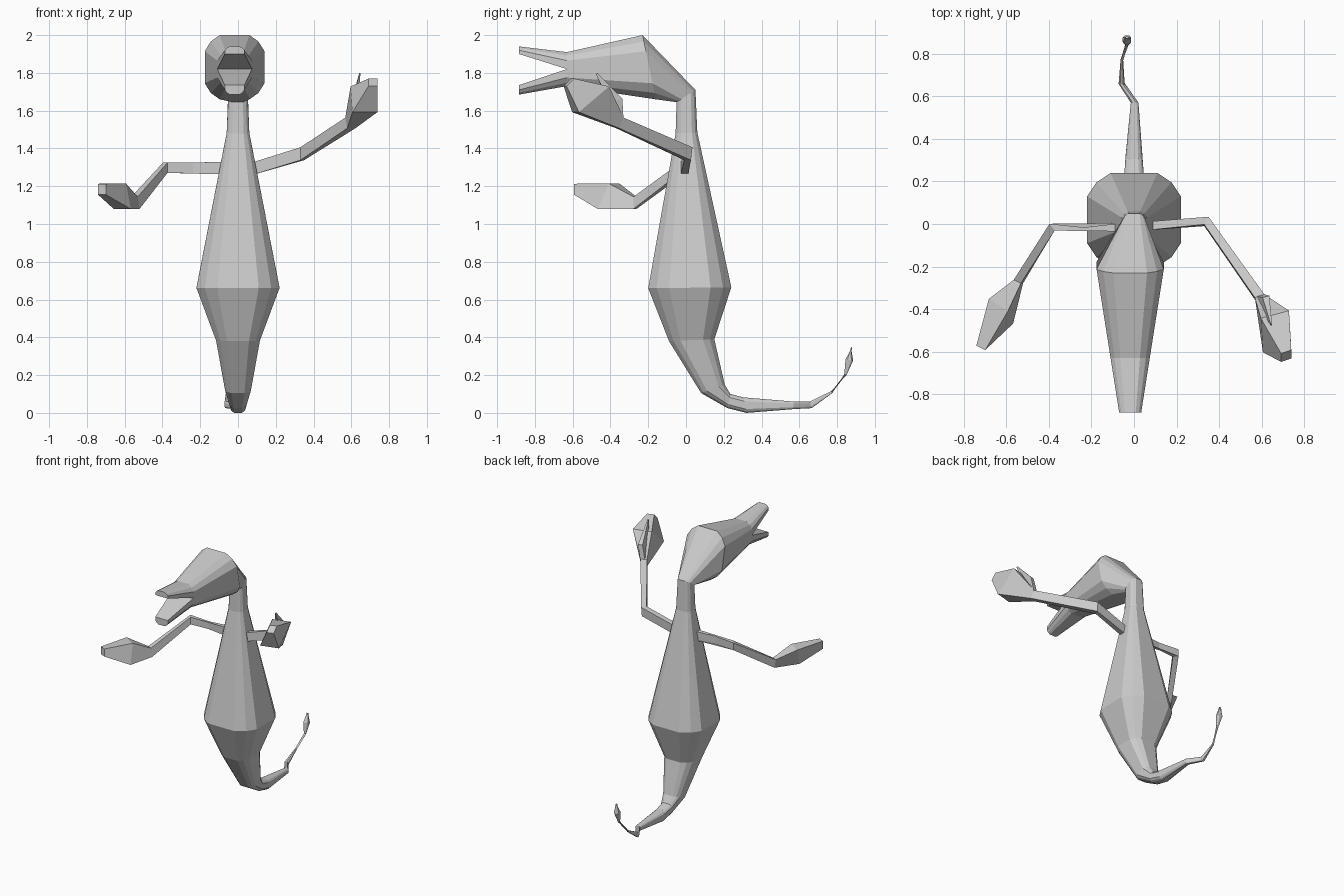
import bpy, bmesh
from mathutils import Vector as V

# Rounded-square 12-sided section and its upper half (for the jaws)
CORNER = [(1, .5), (.8, .8), (.5, 1)]
HALF = CORNER + [(-x, y) for x, y in reversed(CORNER)]
ROUND = HALF + [(-x, -y) for x, y in HALF]
JAW = [(1, 0)] + HALF + [(-1, 0)]
SQUARE = [(1, 1), (-1, 1), (-1, -1), (1, -1)]


def section(center, u, v, profile):
    return [V(center) + V(u) * a + V(v) * b for a, b in profile]


def loft(name, rings, cap_start=True, cap_end=True):
    bm = bmesh.new()
    rows = [[bm.verts.new(p) for p in r] for r in rings]
    n = len(rows[0])
    for a, b in zip(rows, rows[1:]):
        for i in range(n):
            j = (i + 1) % n
            bm.faces.new((a[i], a[j], b[j], b[i]))
    if cap_start:
        bm.faces.new(rows[0][::-1])
    if cap_end:
        bm.faces.new(rows[-1])
    bmesh.ops.recalc_face_normals(bm, faces=bm.faces)
    mesh = bpy.data.meshes.new(name)
    bm.to_mesh(mesh)
    bm.free()
    obj = bpy.data.objects.new(name, mesh)
    bpy.context.collection.objects.link(obj)
    return obj


def span(fy, fz, by, bz, x, hx):
    """Round section between a front point and a back point in side view."""
    f, b = V((x, fy, fz)), V((x, by, bz))
    return section((f + b) / 2, (hx, 0, 0), (b - f) / 2, ROUND)


# Tail, torso, neck and head in one continuous skin
body = [
    (.880, .345, .872, .350, -.033, .006),   # tail tip
    (.845, .285, .885, .278, -.033, .020),   # tail leaf
    (.838, .205, .850, .200, -.033, .007),
    (.775, .105, .768, .115, -.057, .006),
    (.665, .025, .655, .060, -.058, .014),
    (.570, .020, .570, .060, .003, .018),
    (.320, .000, .305, .082, 0, .040),
    (.220, .025, .235, .100, 0, .046),
    (.080, .105, .205, .150, 0, .068),
    (-.090, .380, .150, .390, 0, .116),
    (-.200, .660, .240, .665, 0, .220),      # hips
    (-.055, 1.48, .060, 1.485, 0, .060),     # neck base
    (-.050, 1.645, .050, 1.710, 0, .052),    # neck top
    (-.160, 1.660, -.230, 2.00, -.018, .158),  # skull
    (-.630, 1.730, -.630, 1.910, -.018, .092),  # mouth corner
]
loft("body_and_head", [span(*r) for r in body], cap_end=False)

# Open jaws
for name, rise, tip_z, tip_rise in (("upper_jaw", .09, 1.90, .04),
                                    ("lower_jaw", -.09, 1.735, -.05)):
    loft(name, [
        section((-.018, -.63, 1.82), (.092, 0, 0), (0, 0, rise), JAW),
        section((-.018, -.885, tip_z), (.052, 0, 0), (0, 0, tip_rise), JAW),
    ], cap_start=False)


def limb(name, rows):
    return loft(name, [section(c, u, v, SQUARE) for c, u, v in rows])


# Raised arm with mitten hand
limb("raised_arm", [
    ((.05, -.01, 1.285), (0, .02, 0), (0, 0, .033)),
    ((.34, .012, 1.372), (.010, .018, 0), (0, .004, .034)),
    ((.595, -.35, 1.535), (.022, .008, 0), (-.005, .012, .028)),
])
limb("raised_hand", [
    ((.595, -.35, 1.535), (.022, .008, 0), (-.005, .012, .028)),
    ((.667, -.505, 1.660), (.066, .018, 0), (-.005, .080, .068)),
    ((.715, -.620, 1.750), (.024, .008, 0), (0, .020, .020)),
])
limb("raised_thumb", [
    ((.597, -.365, 1.550), (.018, .004, 0), (0, .030, .010)),
    ((.620, -.375, 1.655), (.016, .004, 0), (0, .034, .008)),
    ((.645, -.473, 1.797), (.003, 0, 0), (0, .004, .003)),
])

# Lowered arm with mitten hand
limb("lowered_arm", [
    ((-.05, -.015, 1.295), (0, .02, 0), (0, 0, .033)),
    ((-.385, -.015, 1.298), (.012, -.016, 0), (0, 0, .027)),
    ((-.543, -.270, 1.112), (.017, -.008, 0), (-.005, 0, .032)),
])
limb("lowered_hand", [
    ((-.543, -.270, 1.112), (.017, -.008, 0), (-.005, 0, .032)),
    ((-.625, -.410, 1.147), (.045, -.028, 0), (-.012, .030, .067)),
    ((-.720, -.582, 1.184), (.021, -.010, 0), (0, 0, .029)),
])
